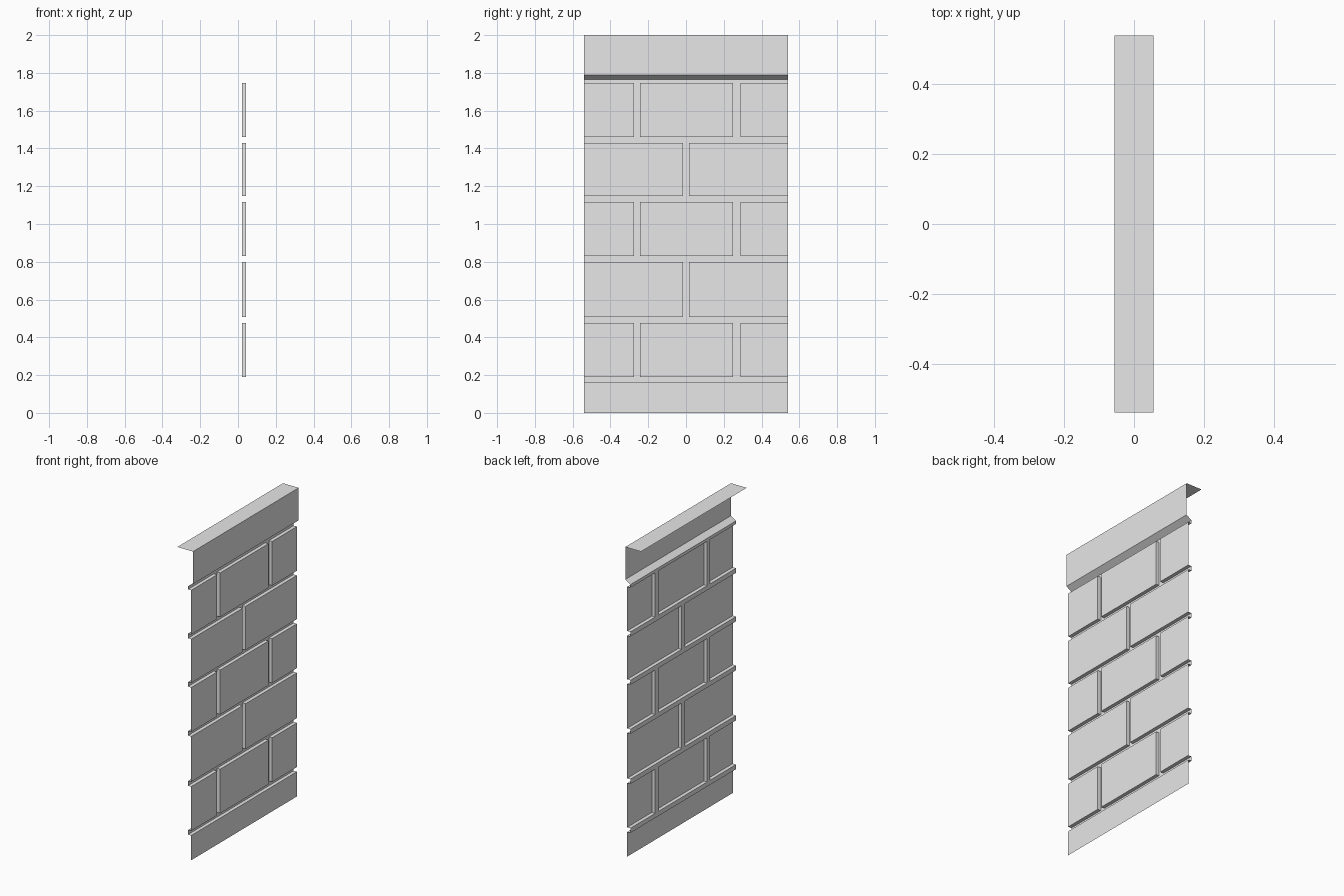
import bpy, bmesh

cube = bpy.data.objects.get("Cube")
if cube:
    bpy.data.objects.remove(cube, do_unlink=True)

grey = bpy.data.materials.new("light grey sheet")
grey.use_nodes = True
grey.diffuse_color = (0.8, 0.8, 0.8, 1)
grey.node_tree.nodes["Principled BSDF"].inputs["Base Color"].default_value = (0.8, 0.8, 0.8, 1)

HALF = 0.54                 # half width along y
FACE, FLOOR, BACK = 0.043, 0.02, -0.056   # x of block faces, joint floors, cap edge
ROWS = [(0.19, 0.476), (0.507, 0.80), (0.83, 1.117), (1.147, 1.43), (1.46, 1.746)]
ODD_JOINTS = [(-0.275, -0.243), (0.25, 0.288)]
EVEN_JOINTS = [(-0.016, 0.016)]
BASE_TOP, SLOPE_LOW, SLOPE_TOP = 0.16, 1.766, 1.79


def finish(name, bm):
    bmesh.ops.remove_doubles(bm, verts=bm.verts, dist=0.0001)
    mesh = bpy.data.meshes.new(name)
    bm.to_mesh(mesh)
    bm.free()
    mesh.materials.append(grey)
    obj = bpy.data.objects.new(name, mesh)
    bpy.context.collection.objects.link(obj)
    return obj


def quad(bm, *points):
    bm.faces.new([bm.verts.new(p) for p in points])


def upright(bm, x, y0, y1, z0, z1):
    quad(bm, (x, y0, z0), (x, y1, z0), (x, y1, z1), (x, y0, z1))


def folded_sheet(name, profile):
    """Sheet following an (x, z) profile, drawn from the bottom up."""
    bm = bmesh.new()
    for (xa, za), (xb, zb) in zip(profile, profile[1:]):
        quad(bm, (xa, -HALF, za), (xa, HALF, za), (xb, HALF, zb), (xb, -HALF, zb))
    return finish(name, bm)


def block(name, y0, y1, z0, z1):
    """Raised block face with returns back to the joint floor."""
    bm = bmesh.new()
    upright(bm, FACE, y0, y1, z0, z1)
    quad(bm, (FACE, y0, z1), (FACE, y1, z1), (FLOOR, y1, z1), (FLOOR, y0, z1))
    quad(bm, (FLOOR, y0, z0), (FLOOR, y1, z0), (FACE, y1, z0), (FACE, y0, z0))
    if y0 > -HALF:
        quad(bm, (FLOOR, y0, z0), (FACE, y0, z0), (FACE, y0, z1), (FLOOR, y0, z1))
    if y1 < HALF:
        quad(bm, (FACE, y1, z0), (FLOOR, y1, z0), (FLOOR, y1, z1), (FACE, y1, z1))
    finish(name, bm)


# Base strip, folded back to the first joint
folded_sheet("base_panel", [(FACE, 0), (FACE, BASE_TOP), (FLOOR, BASE_TOP)])

# Block courses in running bond
for r, (z0, z1) in enumerate(ROWS):
    joints = EVEN_JOINTS if r % 2 else ODD_JOINTS
    edges = [-HALF] + [y for pair in joints for y in pair] + [HALF]
    for i in range(0, len(edges), 2):
        block(f"block_{r + 1}_{i // 2 + 1}", edges[i], edges[i + 1], z0, z1)

# Recessed joint floors
bm = bmesh.new()
lows = [BASE_TOP] + [z1 for z0, z1 in ROWS]
highs = [z0 for z0, z1 in ROWS] + [SLOPE_LOW]
for low, high in zip(lows, highs):
    upright(bm, FLOOR, -HALF, HALF, low, high)
for r, (z0, z1) in enumerate(ROWS):
    for y0, y1 in (EVEN_JOINTS if r % 2 else ODD_JOINTS):
        upright(bm, FLOOR, y0, y1, z0, z1)
finish("joint_floors", bm)

# Cap: sloped drip fold, upright band and flat top ledge
folded_sheet("cap_flashing", [(FLOOR, SLOPE_LOW), (-BACK, SLOPE_TOP), (-BACK, 2), (BACK, 2)])
